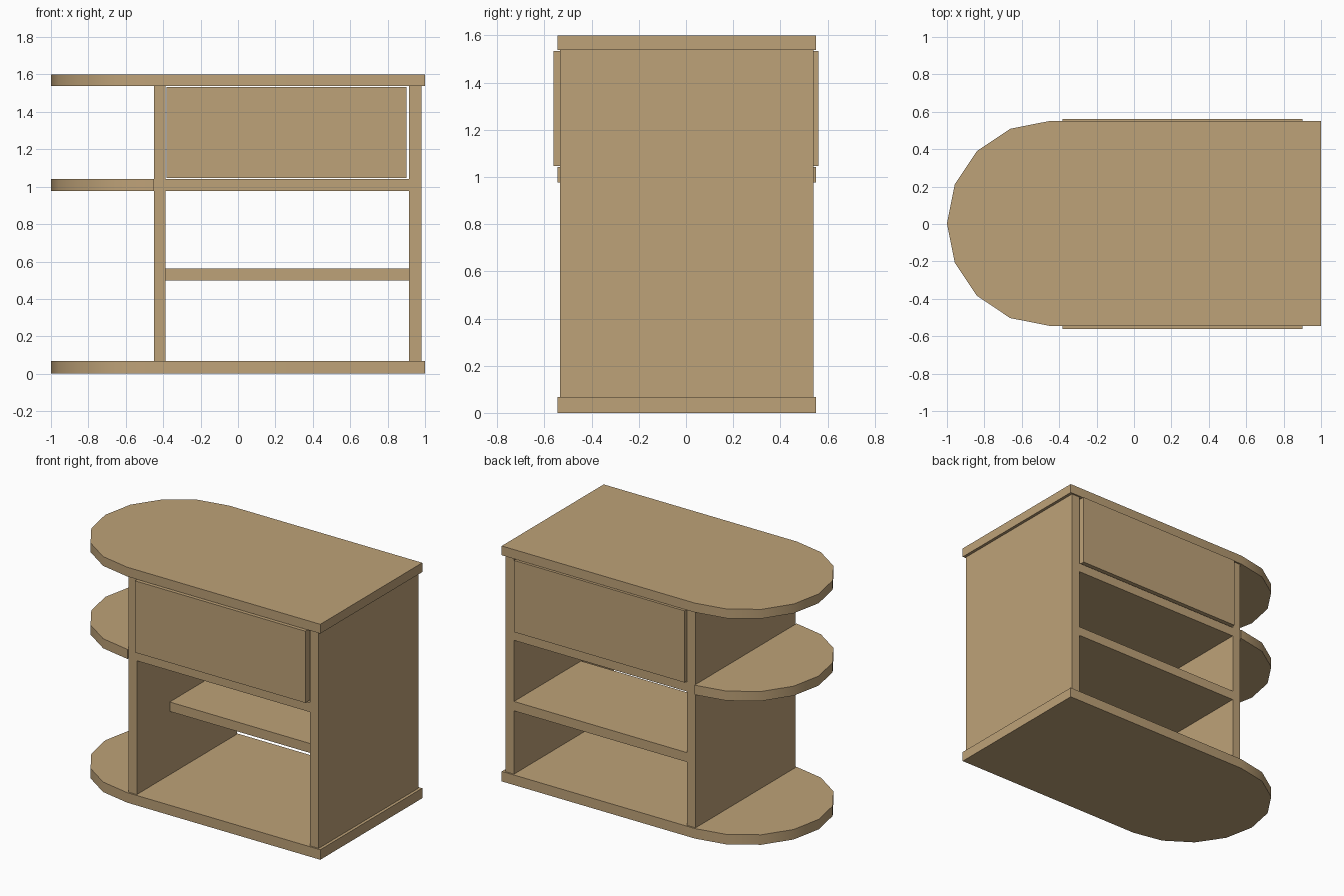
import bpy, bmesh, math

if "Cube" in bpy.data.objects:
    bpy.data.objects.remove(bpy.data.objects["Cube"])

wood = bpy.data.materials.new("tan_wood")
wood.diffuse_color = (0.515, 0.361, 0.188, 1)
wood.use_nodes = True
wood.node_tree.nodes["Principled BSDF"].inputs["Base Color"].default_value = wood.diffuse_color

YC = 0.003            # depth centre of the carcass
R = 0.5475            # radius of the rounded end
CX = -1 + R           # centre of the rounded end


def finish(name, bm):
    bmesh.ops.recalc_face_normals(bm, faces=bm.faces)
    mesh = bpy.data.meshes.new(name)
    bm.to_mesh(mesh)
    bm.free()
    mesh.materials.append(wood)
    obj = bpy.data.objects.new(name, mesh)
    bpy.context.collection.objects.link(obj)
    return obj


def add_box(bm, x0, x1, y0, y1, z0, z1):
    vs = bmesh.ops.create_cube(bm, size=1)["verts"]
    for v in vs:
        v.co = ((x0 + x1) / 2 + v.co.x * (x1 - x0),
                (y0 + y1) / 2 + v.co.y * (y1 - y0),
                (z0 + z1) / 2 + v.co.z * (z1 - z0))


def box(name, *dims):
    bm = bmesh.new()
    add_box(bm, *dims)
    return finish(name, bm)


def rounded_board(name, x_end, z0, z1):
    """Board with a half-round left end, eight sides to the half circle."""
    pts = [(x_end, YC - R), (x_end, YC + R)]
    for i in range(9):
        a = math.pi / 2 + math.pi * i / 8
        pts.append((CX + R * math.cos(a), YC + R * math.sin(a)))
    bm = bmesh.new()
    face = bm.faces.new([bm.verts.new((x, y, z0)) for x, y in pts])
    ext = bmesh.ops.extrude_face_region(bm, geom=[face])
    for v in ext["geom"]:
        if isinstance(v, bmesh.types.BMVert):
            v.co.z = z1
    obj = finish(name, bm)
    bpy.ops.object.select_all(action='DESELECT')
    obj.select_set(True)
    bpy.context.view_layer.objects.active = obj
    bpy.ops.object.shade_smooth_by_angle(angle=math.radians(30))
    return obj


# Rounded boards
rounded_board("base_board", 1.0, 0.0, 0.068)
rounded_board("top_board", 1.0, 1.537, 1.6)
rounded_board("rounded_end_shelf", -0.448, 0.977, 1.042)

# Upright panels
Y0, Y1 = -0.534, 0.54
box("left_divider", -0.45, -0.387, Y0, Y1, 0.068, 1.537)
box("right_panel", 0.915, 0.98, Y0, Y1, 0.068, 1.537)

# Inner shelves: the lower one stops short of the front
box("drawer_shelf", -0.387, 0.915, Y0, Y1, 0.977, 1.04)
box("inner_shelf", -0.387, 0.915, -0.18, Y1, 0.498, 0.562)

# Open-topped drawer, showing at front and back
DX0, DX1, DY, DZ0, DZ1, T = -0.382, 0.9, 0.562, 1.046, 1.533, 0.03
bm = bmesh.new()
add_box(bm, DX0, DX1, -DY, -DY + T, DZ0, DZ1)
add_box(bm, DX0, DX1, DY - T, DY, DZ0, DZ1)
add_box(bm, DX0, DX0 + T, -DY + T, DY - T, DZ0, DZ1)
add_box(bm, DX1 - T, DX1, -DY + T, DY - T, DZ0, DZ1)
add_box(bm, DX0 + T, DX1 - T, -DY + T, DY - T, DZ0, DZ0 + T)
finish("drawer", bm)
